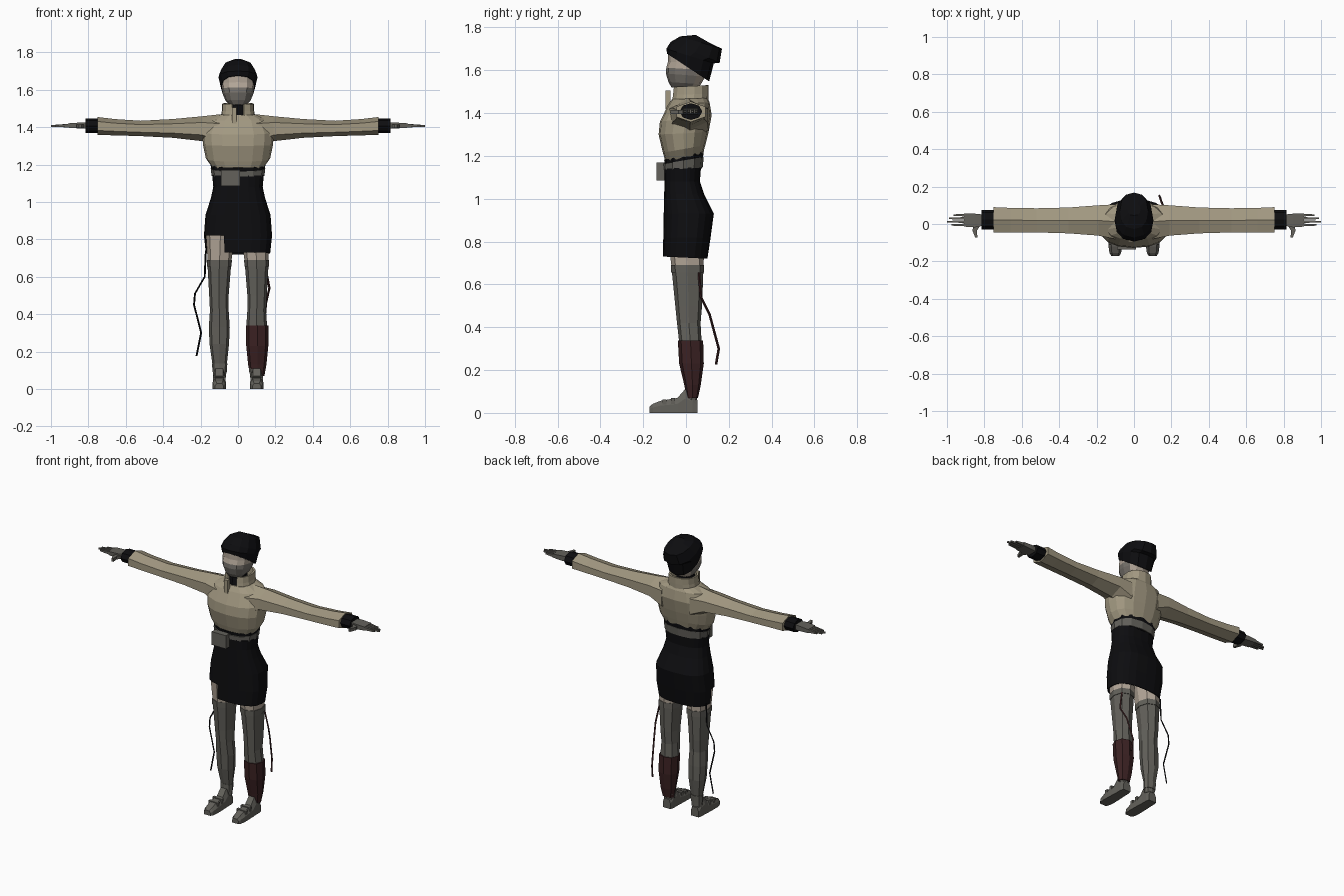
import bpy, bmesh, math
from mathutils import Vector


def material(name, rgb):
    m = bpy.data.materials.new(name)
    m.diffuse_color = (*rgb, 1)
    return m


BEIGE = material("khaki cloth", (0.36, 0.315, 0.22))
GREY = material("grey cloth", (0.125, 0.12, 0.105))
BLACK = material("black cloth", (0.004, 0.004, 0.005))
SKIN = material("skin", (0.46, 0.39, 0.32))
MAROON = material("maroon wrap", (0.045, 0.016, 0.017))
MASK = material("mask grey", (0.19, 0.175, 0.155))


def finish(name, bm, mats, thick=0):
    bmesh.ops.recalc_face_normals(bm, faces=bm.faces)
    me = bpy.data.meshes.new(name)
    bm.to_mesh(me)
    bm.free()
    for m in mats:
        me.materials.append(m)
    ob = bpy.data.objects.new(name, me)
    bpy.context.collection.objects.link(ob)
    if thick:
        s = ob.modifiers.new("thickness", "SOLIDIFY")
        s.thickness = thick
    return ob


def loft(name, rings, mats, caps=True, closed=True, thick=0, drop=None, rule=None):
    """Skin a list of equal-length point rings."""
    bm = bmesh.new()
    vs = [[bm.verts.new(p) for p in r] for r in rings]
    n = len(rings[0])
    for a, b in zip(vs, vs[1:]):
        for i in range(n if closed else n - 1):
            j = (i + 1) % n
            bm.faces.new((a[i], a[j], b[j], b[i]))
    if caps:
        bm.faces.new(vs[0])
        bm.faces.new(vs[-1])
    if drop:
        bad = [f for f in bm.faces if drop(f.calc_center_median())]
        bmesh.ops.delete(bm, geom=bad, context="FACES")
    if rule:
        for f in bm.faces:
            f.material_index = rule(f.calc_center_median())
    return finish(name, bm, mats, thick)


def oval(y0, z0, y1, z1, hx, xc=0, n=12, e=0.85, a0=-90, sweep=360):
    """Ring from front point (y0, z0) to back point (y1, z1)."""
    pts = []
    for i in range(n):
        a = math.radians(a0 + sweep * i / n)
        c, s = math.cos(a), math.sin(a)
        x = math.copysign(abs(c) ** e, c)
        t = (math.copysign(abs(s) ** e, s) + 1) / 2
        pts.append((xc + hx * x, y0 + (y1 - y0) * t, z0 + (z1 - z0) * t))
    return pts


def xring(x, y0, y1, z0, z1, n=6):
    """Ring across the arm, pointed at top and bottom."""
    k = 1 / math.cos(math.pi / 6) if n == 6 else 1
    return [(x, (y0 + y1) / 2 + (y1 - y0) / 2 * k * math.cos(a),
             (z0 + z1) / 2 + (z1 - z0) / 2 * math.sin(a))
            for a in (math.pi / 2 + 2 * math.pi * i / n for i in range(n))]


def box_ring(x, y0, y1, z0, z1):
    return [(x, y0, z0), (x, y1, z0), (x, y1, z1), (x, y0, z1)]


def box(name, x0, x1, y0, y1, z0, z1, mat):
    return loft(name, [box_ring(x0, y0, y1, z0, z1), box_ring(x1, y0, y1, z0, z1)], [mat])


def flip(rings, s):
    return [[(x * s, y, z) for x, y, z in r] for r in rings]


def ribbon(name, pts, w, mat):
    rings = [[(x - w, y, z), (x, y - w, z), (x + w, y, z), (x, y + w, z)] for x, y, z in pts]
    return loft(name, rings, [mat])


# jacket body
loft("jacket_body", [oval(*r, n=16) for r in (
    (-0.095, 1.17, 0.08, 1.212, 0.142), (-0.108, 1.215, 0.09, 1.25, 0.172),
    (-0.128, 1.30, 0.105, 1.31, 0.187), (-0.122, 1.36, 0.12, 1.39, 0.192),
    (-0.085, 1.435, 0.11, 1.45, 0.16), (-0.065, 1.465, 0.10, 1.47, 0.10))], [BEIGE])

# collar, open at the front, with a flap
loft("collar", [oval(*r, n=13, a0=-72, sweep=351) for r in (
    (-0.07, 1.44, 0.105, 1.455, 0.095), (-0.064, 1.485, 0.106, 1.49, 0.087),
    (-0.06, 1.522, 0.106, 1.53, 0.085))], [BEIGE], caps=False, closed=False, thick=0.012)
box("collar_flap", -0.033, -0.008, -0.096, -0.072, 1.42, 1.505, BEIGE)
loft("neck_scarf", [oval(-0.068, 1.43, 0.06, 1.44, 0.055, n=8),
                    oval(-0.05, 1.525, 0.06, 1.53, 0.045, n=8)], [BLACK])

# head with a mask over the lower face
loft("head", [oval(*r) for r in (
    (-0.068, 1.52, 0.05, 1.51, 0.042), (-0.082, 1.545, 0.07, 1.535, 0.066),
    (-0.094, 1.585, 0.09, 1.57, 0.082), (-0.092, 1.612, 0.095, 1.60, 0.086),
    (-0.084, 1.64, 0.098, 1.63, 0.088), (-0.084, 1.70, 0.098, 1.69, 0.088))],
    [SKIN, MASK], rule=lambda c: int(c.z < 1.61 and c.y < 0.03))

# slouchy knit hat
loft("hat", [oval(*r) for r in (
    (-0.088, 1.677, 0.108, 1.548, 0.092), (-0.092, 1.70, 0.13, 1.632, 0.104),
    (-0.072, 1.732, 0.157, 1.635, 0.100), (-0.027, 1.758, 0.168, 1.70, 0.075),
    (0.045, 1.765, 0.11, 1.728, 0.035))], [BLACK])

# waist: undershirt edge, belt and pouch
loft("waist_band", [oval(-0.097, 1.13, 0.073, 1.14, 0.137),
                    oval(-0.102, 1.182, 0.083, 1.222, 0.147)], [BLACK])
loft("belt", [oval(-0.104, 1.135, 0.078, 1.145, 0.141),
              oval(-0.106, 1.163, 0.083, 1.195, 0.146)], [GREY])
box("belt_pouch", -0.092, 0.01, -0.137, -0.098, 1.085, 1.17, GREY)

# skirt, cut away over the front of one thigh
loft("skirt", [oval(*r, n=20, e=0.75) for r in (
    (-0.10, 1.14, 0.07, 1.148, 0.138), (-0.10, 1.08, 0.065, 1.08, 0.132),
    (-0.102, 1.02, 0.085, 1.02, 0.145), (-0.104, 0.93, 0.13, 0.93, 0.174),
    (-0.106, 0.82, 0.115, 0.82, 0.182), (-0.108, 0.73, 0.10, 0.72, 0.172))],
    [BLACK], caps=False, thick=0.006,
    drop=lambda c: c.z < 0.8 and c.x < -0.08 and c.y < 0.01)

for s, side in ((1, "left"), (-1, "right")):
    # sleeve, cuff and hand
    sleeve = [xring(*r) for r in (
        (0.10, -0.08, 0.105, 1.27, 1.468), (0.19, -0.062, 0.10, 1.325, 1.458),
        (0.35, -0.05, 0.088, 1.343, 1.443), (0.52, -0.045, 0.084, 1.352, 1.434),
        (0.66, -0.045, 0.086, 1.356, 1.443), (0.75, -0.045, 0.09, 1.358, 1.454))]
    loft(side + "_sleeve", flip(sleeve, s), [BEIGE])
    cuff = [xring(x, -0.03, 0.076, 1.368, 1.446, 8) for x in (0.745, 0.815)]
    loft(side + "_cuff", flip(cuff, s), [BLACK])
    palm = [box_ring(*r) for r in ((0.80, -0.008, 0.05, 1.392, 1.424),
                                   (0.85, -0.018, 0.055, 1.393, 1.424),
                                   (0.91, -0.014, 0.056, 1.397, 1.420))]
    loft(side + "_palm", flip(palm, s), [GREY])
    for i, tip in enumerate((0.975, 1.0, 0.99, 0.965)):
        y = -0.012 + i * 0.0175
        finger = [box_ring(0.90, y, y + 0.014, 1.398, 1.418),
                  box_ring(tip, y + 0.003, y + 0.011, 1.402, 1.411)]
        loft(f"{side}_finger_{i + 1}", flip(finger, s), [GREY])
    thumb = [[(x - w, y, 1.395), (x + w, y, 1.395), (x + w, y, 1.415), (x - w, y, 1.415)]
             for x, y, w in ((0.835, 0.0, 0.02), (0.852, -0.035, 0.012), (0.843, -0.073, 0.006))]
    loft(side + "_thumb", flip(thumb, s), [GREY])

    # thigh and stocking
    def leg(name, rows, mat):
        loft(f"{side}_{name}", flip([oval(y0, z, y1, z, h, xc, n=8) for z, xc, h, y0, y1 in rows], s), [mat])

    leg("thigh", ((0.95, 0.082, 0.078, -0.085, 0.09), (0.82, 0.094, 0.077, -0.085, 0.09),
                  (0.67, 0.099, 0.062, -0.066, 0.08)), SKIN)
    leg("stocking_top", ((0.69, 0.10, 0.067, -0.071, 0.084),
                         (0.655, 0.10, 0.066, -0.069, 0.085)), GREY)
    leg("stocking", ((0.66, 0.10, 0.063, -0.066, 0.081), (0.50, 0.102, 0.052, -0.05, 0.075),
                     (0.42, 0.10, 0.05, -0.042, 0.068), (0.33, 0.10, 0.056, -0.032, 0.073),
                     (0.24, 0.10, 0.052, -0.025, 0.074), (0.12, 0.098, 0.037, 0.004, 0.054),
                     (0.06, 0.098, 0.034, 0.0, 0.052)), GREY)
    leg("ankle_band", ((0.135, 0.098, 0.041, -0.002, 0.06),
                       (0.09, 0.098, 0.038, -0.002, 0.057)), GREY)

    # shoe
    shoe = [[(0.1 - h, y, 0), (0.1 + h, y, 0), (0.1 + h, y, z * 0.6), (0.1 + h * 0.6, y, z),
             (0.1 - h * 0.6, y, z), (0.1 - h, y, z * 0.6)]
            for y, h, z in ((-0.17, 0.022, 0.03), (-0.155, 0.031, 0.042), (-0.12, 0.036, 0.056),
                            (-0.04, 0.034, 0.07), (-0.005, 0.032, 0.11), (0.03, 0.032, 0.09),
                            (0.053, 0.027, 0.06))]
    loft(side + "_shoe", flip(shoe, s), [GREY])
    for i, (y, z) in enumerate(((-0.10, 0.062), (-0.06, 0.07))):
        box(f"{side}_shoe_strap_{i + 1}", s * 0.1 - 0.034, s * 0.1 + 0.034,
            y - 0.009, y + 0.009, 0.03, z, GREY)

# wrap on one shin
loft("shin_wrap", [oval(y0, z, y1, z, h, 0.103, n=8) for z, h, y0, y1 in (
    (0.338, 0.06, -0.038, 0.08), (0.23, 0.059, -0.032, 0.083), (0.13, 0.049, -0.008, 0.069),
    (0.07, 0.038, 0.004, 0.056))], [MAROON])

# hanging straps
ribbon("left_strap", [(0.145, 0.06, 0.66), (0.168, 0.07, 0.54), (0.15, 0.11, 0.46),
                      (0.135, 0.153, 0.30), (0.14, 0.14, 0.225)], 0.006, MAROON)
ribbon("right_strap", [(-0.172, 0.04, 0.74), (-0.178, 0.04, 0.60), (-0.23, 0.045, 0.51),
                       (-0.235, 0.045, 0.45), (-0.197, 0.04, 0.30), (-0.222, 0.04, 0.175)],
       0.005, BLACK)
